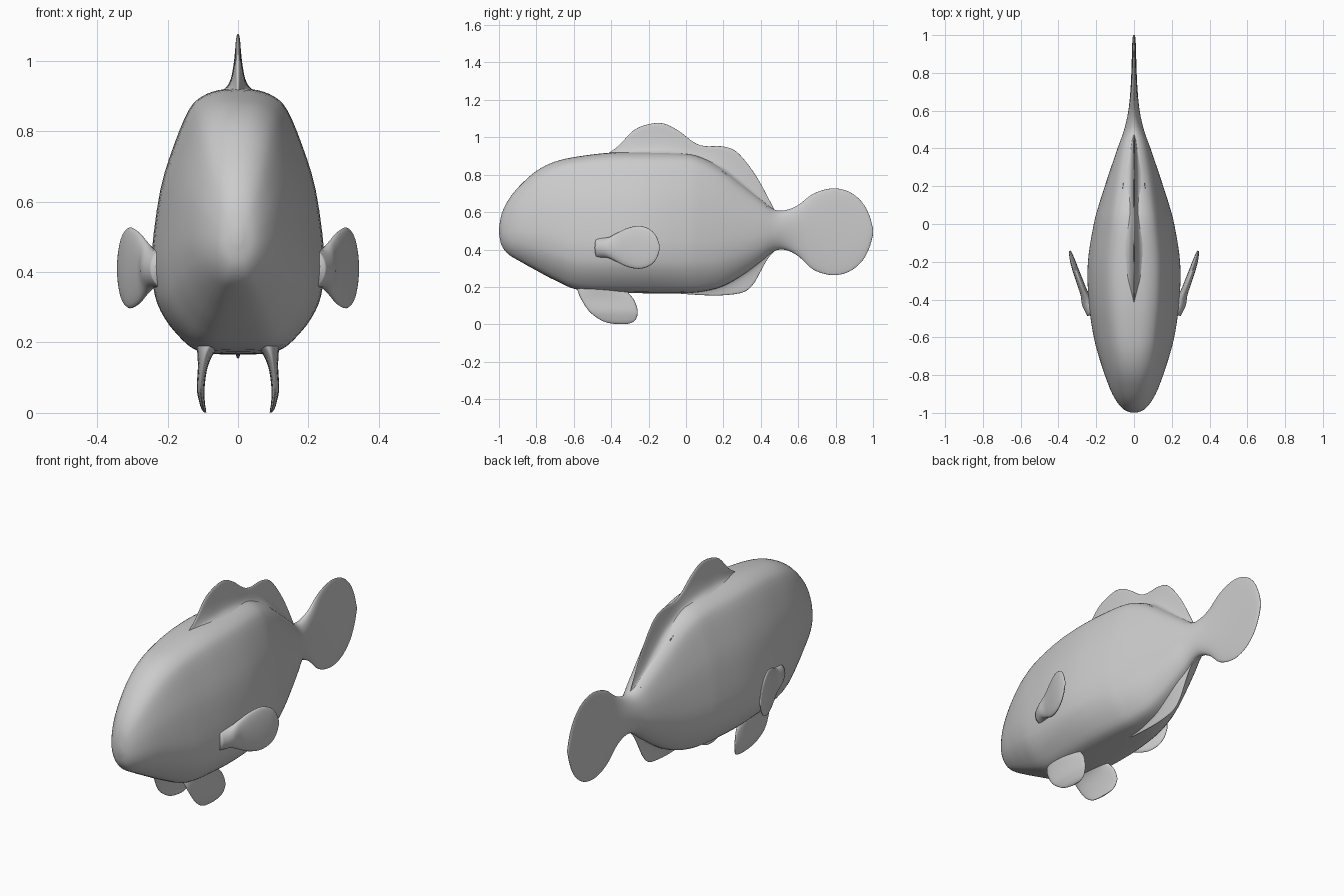
import bpy, bmesh, math


def spline(rows, n):
    """Smooth curve through rows of numbers (Catmull-Rom by chord on column 0 order)."""
    out = []
    for i in range(len(rows) - 1):
        p0, p1 = rows[max(i - 1, 0)], rows[i]
        p2, p3 = rows[i + 1], rows[min(i + 2, len(rows) - 1)]
        for k in range(n):
            t = k / n
            out.append([0.5 * (2 * b + (c - a) * t + (2 * a - 5 * b + 4 * c - d) * t * t
                               + (3 * b - a - 3 * c + d) * t ** 3)
                        for a, b, c, d in zip(p0, p1, p2, p3)])
    out.append(list(rows[-1]))
    return out


def loft(name, rings):
    bm = bmesh.new()
    vs = [[bm.verts.new(p) for p in r] for r in rings]
    n = len(vs[0])
    for a, b in zip(vs, vs[1:]):
        for i in range(n):
            j = (i + 1) % n
            bm.faces.new((a[i], a[j], b[j], b[i]))
    bm.faces.new(vs[0])
    bm.faces.new(vs[-1])
    bmesh.ops.recalc_face_normals(bm, faces=bm.faces)
    me = bpy.data.meshes.new(name)
    bm.to_mesh(me)
    bm.free()
    me.shade_smooth()
    ob = bpy.data.objects.new(name, me)
    bpy.context.collection.objects.link(ob)
    return ob


# Body cross-section: half width and height fraction, top to flat belly
egg = spline([(0, 1), (.22, .995), (.42, .97), (.57, .92), (.74, .79), (.9, .62),
              (1, .38), (.98, .25), (.9, .165), (.72, .08), (.45, .01), (0, 0)], 3)
N = len(egg) - 1


def body_ring(y, top, bot, w, mix):
    half = []
    for i, (u, v) in enumerate(egg):
        a = math.pi * i / N
        eu, ev = math.sin(a), 0.5 + 0.5 * math.cos(a)
        u, v = u * mix + eu * (1 - mix), v * mix + ev * (1 - mix)
        half.append((u * w, bot + (top - bot) * v))
    return ([(x, y, z) for x, z in half]
            + [(-x, y, z) for x, z in half[-2:0:-1]])


# Body and tail fan: y, top, bottom, half width, egg blend
body = [(-.999, .52, .48, .012, .2), (-.985, .592, .42, .05, .3), (-.95, .665, .375, .085, .4),
        (-.89, .74, .338, .12, .55), (-.8, .82, .288, .155, .7), (-.7, .87, .235, .187, .85),
        (-.58, .897, .185, .216, 1), (-.4, .918, .17, .24, 1), (-.2, .92, .166, .243, 1),
        (0, .912, .167, .212, 1), (.1, .885, .177, .186, .95), (.2, .83, .205, .155, .8),
        (.3, .752, .262, .122, .6), (.4, .67, .335, .088, .4), (.47, .615, .39, .062, .2),
        (.53, .61, .398, .044, 0), (.6, .638, .365, .03, 0), (.68, .698, .293, .021, 0),
        (.78, .727, .263, .015, 0), (.87, .71, .281, .012, 0), (.94, .655, .336, .01, 0),
        (.98, .583, .408, .008, 0), (1, .51, .48, .004, 0)]
loft("fish_body", [body_ring(*r) for r in spline(body, 4)])

# Upright fins: flared at the root, thin at the rim
flare = spline([(0, 1), (.12, .5), (.28, .27), (.6, .14), (.93, .07), (1, 0)], 3)


def upright_fin(name, rows):
    rings = []
    for y, root, rim, w in spline(rows, 4):
        side = [(w * u, root + (rim - root) * h) for h, u in flare]
        rings.append([(x, y, z) for x, z in side]
                     + [(-x, y, z) for x, z in side[-2::-1]])
    loft(name, rings)


upright_fin("dorsal_fin", [
    (-.42, .895, .912, .03), (-.36, .9, .955, .06), (-.28, .9, 1.037, .075), (-.2, .9, 1.07, .075),
    (-.12, .9, 1.074, .075), (-.04, .895, 1.035, .075), (.04, .885, .975, .07),
    (.1, .865, .953, .065), (.19, .82, .952, .06), (.26, .765, .93, .055), (.32, .715, .87, .05),
    (.38, .665, .785, .045), (.43, .63, .695, .035), (.475, .595, .607, .02)])

upright_fin("anal_fin", [
    (-.08, .185, .168, .03), (.02, .19, .16, .05), (.12, .2, .155, .055), (.22, .235, .157, .055),
    (.31, .29, .173, .05), (.36, .325, .215, .045), (.4, .355, .285, .04),
    (.44, .39, .355, .03), (.48, .41, .398, .02)])


M = 28
circle = [(math.cos(2 * math.pi * i / M), math.sin(2 * math.pi * i / M)) for i in range(M)]

# Paired fins
pelvic = [(.215, -.585, -.32, .07, .05), (.175, -.578, -.312, .09, .026), (.13, -.558, -.277, .1, .014),
          (.07, -.518, -.258, .106, .011), (.03, -.468, -.267, .102, .008),
          (.01, -.425, -.287, .097, .006), (.001, -.37, -.32, .093, .003)]
pectoral = [(.2, -.47, .41, .058, .05), (.24, -.42, .41, .054, .036), (.262, -.37, .411, .077, .022),
            (.283, -.315, .411, .103, .019), (.307, -.25, .412, .115, .017), (.325, -.195, .411, .098, .014),
            (.335, -.16, .41, .063, .009), (.34, -.142, .41, .015, .004)]

for side, s in (("right", 1), ("left", -1)):
    loft(side + "_pelvic_fin",
         [[(s * (x + t * b), (y0 + y1) / 2 + (y1 - y0) / 2 * a, z) for a, b in circle]
          for z, y0, y1, x, t in spline(pelvic, 4)])
    loft(side + "_pectoral_fin",
         [[(s * (x + .93 * t * a), y - .36 * t * a, z + h * b) for a, b in circle]
          for x, y, z, h, t in spline(pectoral, 4)])
